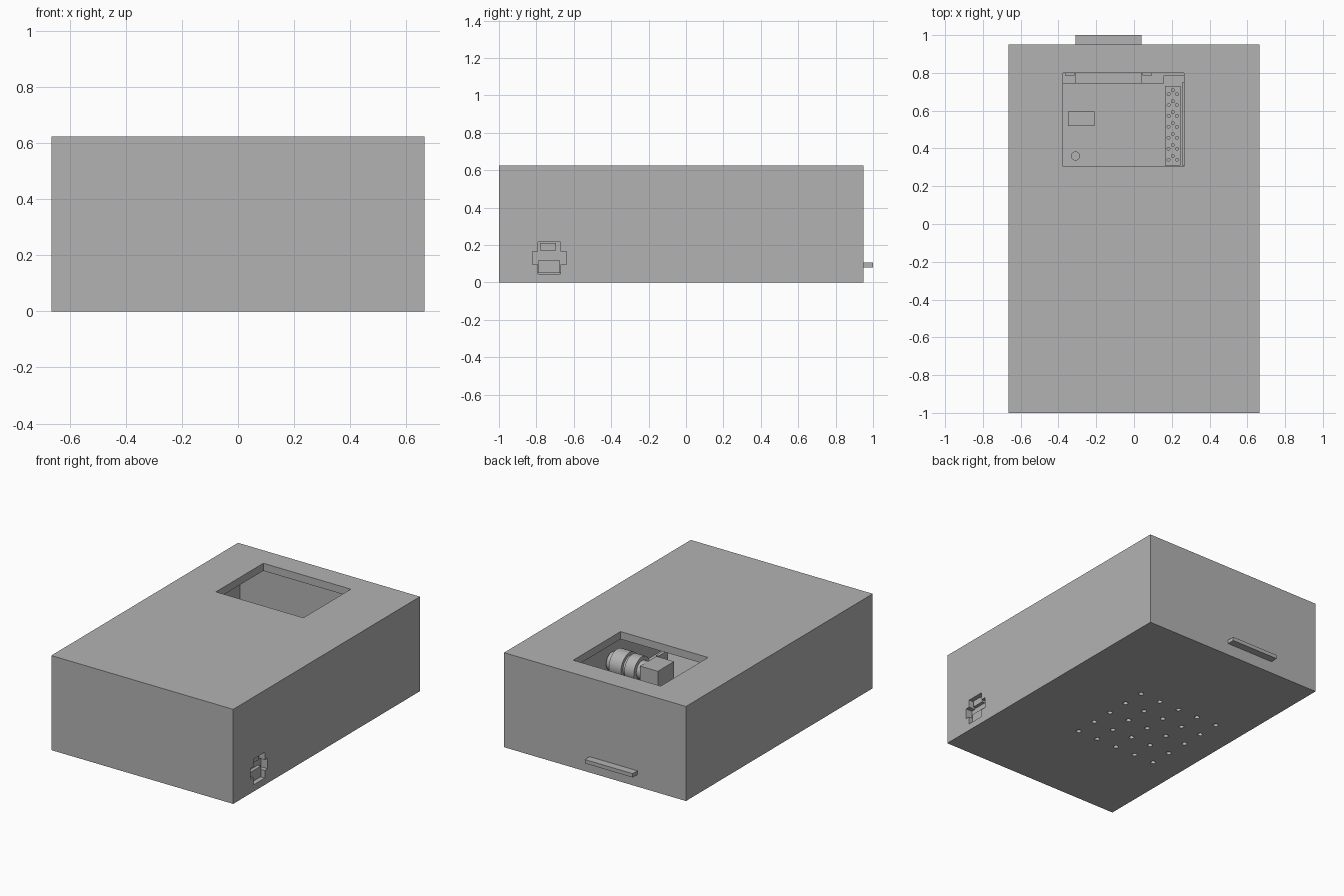
import bpy
from math import pi
from mathutils import Vector

cube = bpy.data.objects.get("Cube")
if cube:
    bpy.data.objects.remove(cube, do_unlink=True)

grey = bpy.data.materials.new("plain grey")
grey.use_nodes = True
COLOUR = (0.45, 0.45, 0.45, 1)
grey.diffuse_color = COLOUR
grey.node_tree.nodes["Principled BSDF"].inputs["Base Color"].default_value = COLOUR


def box(name, low, high):
    """Box between two opposite corners."""
    low, high = Vector(low), Vector(high)
    bpy.ops.mesh.primitive_cube_add(size=1, location=(low + high) / 2)
    ob = bpy.context.object
    ob.name = name
    ob.scale = high - low
    bpy.ops.object.transform_apply(location=False, rotation=False, scale=True)
    ob.data.materials.append(grey)
    return ob


def rod(name, centre, radius, length, along_x=False, sides=32):
    """Cylinder standing up or lying along x."""
    bpy.ops.mesh.primitive_cylinder_add(
        vertices=sides, radius=radius, depth=length, location=centre,
        rotation=(0, pi / 2 if along_x else 0, 0))
    ob = bpy.context.object
    ob.name = name
    ob.data.materials.append(grey)
    bpy.ops.object.shade_smooth_by_angle()
    return ob


def join(parts, name):
    bpy.ops.object.select_all(action='DESELECT')
    for p in parts:
        p.select_set(True)
    bpy.context.view_layer.objects.active = parts[0]
    bpy.ops.object.join()
    parts[0].name = name
    return parts[0]


def cut(target, cutter):
    """Subtract the cutter for good and throw it away."""
    mod = target.modifiers.new("cut", 'BOOLEAN')
    mod.operation = 'DIFFERENCE'
    mod.solver = 'EXACT'
    mod.object = cutter
    bpy.context.view_layer.objects.active = target
    bpy.ops.object.modifier_apply(modifier=mod.name)
    bpy.data.objects.remove(cutter, do_unlink=True)


W, FRONT, BACK, H, T = 0.665, -1.0, 0.95, 0.625, 0.05

# Hollow case with the top hatch, socket opening and drain holes
case = box("case", (-W, FRONT, 0), (W, BACK, H))
cut(case, box("cavity", (-W + T, FRONT + T, T), (W - T, BACK - T, H - T)))
cut(case, box("hatch_cut", (-0.375, 0.305, 0.5), (0.265, 0.8, 0.7)))
cut(case, box("socket_cut", (0.6, -0.79, 0.045), (0.7, -0.67, 0.215)))
cut(case, box("socket_wide_cut", (0.6, -0.82, 0.095), (0.7, -0.64, 0.165)))
holes = [rod("hole", (0.14 - 0.15 * i, 0.235 - 0.15 * j, 0.02), 0.016, 0.1, sides=16)
         for i in range(5) for j in range(5)]
cut(case, join(holes, "hole_cutters"))

# Inlet socket behind the side opening
box("socket_body", (0.56, -0.82, 0.05), (0.618, -0.64, 0.22))
box("socket_lower_block", (0.61, -0.788, 0.05), (0.64, -0.675, 0.12))
box("socket_switch", (0.61, -0.78, 0.17), (0.64, -0.695, 0.21))

# Tray reaching out through the back wall
box("rear_tab", (-0.31, 0.745, 0.08), (0.04, 1.0, 0.105))
box("rear_tray", (-0.6, 0.745, T), (0.16, 0.9, 0.08))
box("rear_tray_step", (0.16, 0.785, T), (0.6, 0.9, 0.08))
for x in (-0.34, 0.07):
    box("tray_clip", (x - 0.025, 0.785, 0.08), (x + 0.025, 0.81, 0.1))

# Perforated strip on the floor
strip = box("perforated_strip", (0.165, 0.31, T), (0.245, 0.73, 0.07))
pits = []
for col in range(3):
    for row in range(7):
        y = 0.34 + 0.058 * row + (0.02 if col == 1 else 0)
        pits.append(rod("pit", (0.183 + 0.022 * col, y, 0.07), 0.008, 0.02, sides=10))
cut(strip, join(pits, "pit_cutters"))
box("strip_rail", (0.255, 0.31, T), (0.265, 0.75, 0.09))

# Small floor parts
box("floor_module", (-0.35, 0.52, T), (-0.21, 0.595, 0.1))
rod("floor_post", (-0.31, 0.36, 0.075), 0.024, 0.05)

# Pump lying across the floor
Y, Z = -0.09, 0.19
for name, x, r, length in (("pump_end", 0.58, 0.06, 0.05),
                           ("pump_head", 0.52, 0.09, 0.09),
                           ("pump_neck", 0.465, 0.07, 0.03),
                           ("pump_motor", 0.42, 0.085, 0.07),
                           ("pump_shaft", 0.36, 0.06, 0.09)):
    rod(name, (x, Y, Z), r, length, along_x=True)
box("pump_box", (0.22, -0.19, 0.14), (0.35, -0.02, 0.25))
box("pump_base", (0.24, -0.17, T), (0.56, -0.03, 0.14))
box("pump_bracket", (0.34, -0.3, T), (0.36, -0.2, 0.25))
